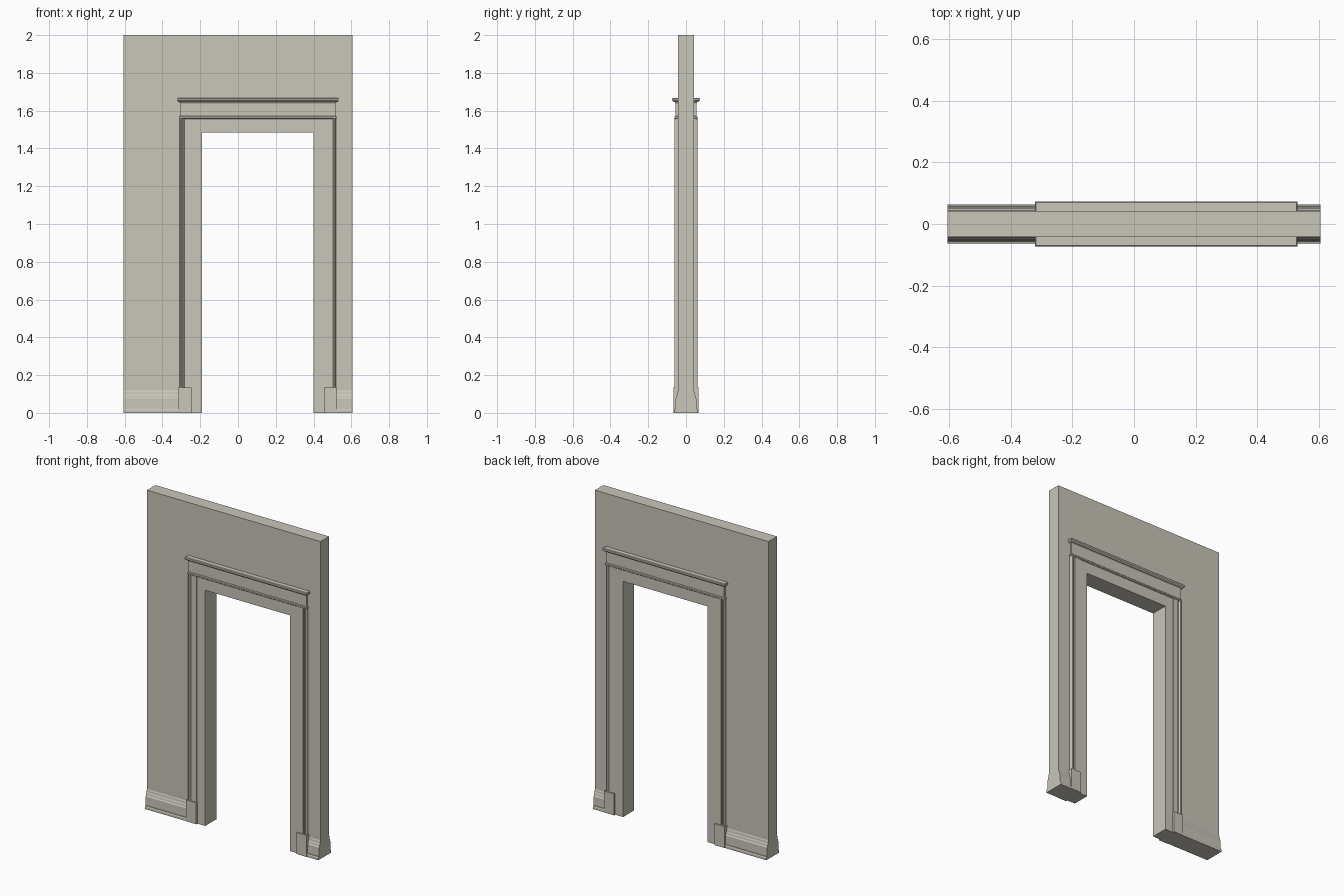
import bpy
import bmesh

cube = bpy.data.objects.get("Cube")
if cube:
    bpy.data.objects.remove(cube, do_unlink=True)

# One plaster-like colour for everything
COLOUR = (0.585, 0.562, 0.490, 1)
plaster = bpy.data.materials.new("warm_stone_grey")
plaster.use_nodes = True
plaster.diffuse_color = COLOUR
plaster.node_tree.nodes["Principled BSDF"].inputs["Base Color"].default_value = COLOUR

DOOR_X = 0.105      # centre of the off-centre doorway
WALL_X = 0.605      # half width of the wall
WALL_Y = 0.042      # half thickness of the wall


def loft(name, rings):
    """Skin a closed solid through rings that share a point count."""
    bm = bmesh.new()
    loops = [[bm.verts.new(p) for p in ring] for ring in rings]
    n = len(loops[0])
    for low, high in zip(loops, loops[1:]):
        for i in range(n):
            j = (i + 1) % n
            bm.faces.new((low[i], low[j], high[j], high[i]))
    bm.faces.new(loops[0][::-1])
    bm.faces.new(loops[-1])
    bmesh.ops.recalc_face_normals(bm, faces=bm.faces)
    mesh = bpy.data.meshes.new(name)
    bm.to_mesh(mesh)
    bm.free()
    mesh.materials.append(plaster)
    obj = bpy.data.objects.new(name, mesh)
    bpy.context.collection.objects.link(obj)
    return obj


def arch(name, outer, top, inner, head, left, right, half_y):
    """Slab with a doorway cut up from its bottom edge."""
    shape = [(left, 0), (left, top), (right, top), (right, 0),
             (DOOR_X + inner, 0), (DOOR_X + inner, head),
             (DOOR_X - inner, head), (DOOR_X - inner, 0)]
    return loft(name, [[(x, y, z) for x, z in shape] for y in (-half_y, half_y)])


def stack(name, levels):
    """Moulding through the wall, returned at its ends: (half_x, half_y, z)."""
    return loft(name, [[(DOOR_X + sx * hx, sy * hy, z)
                        for sx, sy in ((-1, -1), (1, -1), (1, 1), (-1, 1))]
                       for hx, hy, z in levels])


# Wall and the door lining that wraps the opening
arch("wall", WALL_X, 2, 0.325, 1.52, -WALL_X, WALL_X, WALL_Y)
arch("door_lining", 0.355, 1.56, 0.295, 1.485, DOOR_X - 0.355, DOOR_X + 0.355, 0.055)

# Head: fillet, frieze and cornice
stack("head_fillet", [(0.412, 0.057, 1.556), (0.416, 0.061, 1.56),
                      (0.416, 0.061, 1.568), (0.412, 0.057, 1.572)])
stack("frieze", [(0.41, 0.055, 1.56), (0.41, 0.055, 1.65)])
stack("cornice", [(0.41, 0.055, 1.638), (0.414, 0.059, 1.645),
                  (0.422, 0.068, 1.648), (0.426, 0.073, 1.653),
                  (0.426, 0.073, 1.663), (0.423, 0.070, 1.667)])

# Casing section (distance from door centre, depth): flat, groove, outer bead
CASING = [(0.354, 0.03), (0.354, 0.058), (0.389, 0.058), (0.391, 0.052),
          (0.397, 0.052), (0.399, 0.058), (0.403, 0.061), (0.409, 0.061),
          (0.412, 0.058), (0.414, 0.05), (0.414, 0.03)]

# Skirting section (depth, height): shoe, flat board, stepped moulded top
SKIRTING = [(0.03, 0), (0.064, 0), (0.064, 0.014), (0.061, 0.02), (0.056, 0.02),
            (0.055, 0.075), (0.051, 0.082), (0.050, 0.09), (0.046, 0.1),
            (0.045, 0.11), (0.042, 0.118), (0.03, 0.118)]

for side, face in ((-1, "front"), (1, "back")):
    for hand, label in ((-1, "right"), (1, "left")):
        tag = f"{face}_{label}"
        loft(f"casing_{tag}", [[(DOOR_X + hand * d, side * y, z) for d, y in CASING]
                               for z in (0, 1.56)])

        # Plinth block under the casing
        block = [(0.35, 0.03), (0.35, 0.066), (0.42, 0.066), (0.42, 0.03)]
        loft(f"plinth_{tag}", [[(DOOR_X + hand * d, side * y, z) for d, y in block]
                               for z in (0, 0.135)])

        # Skirting from plinth to the wall end
        ends = (DOOR_X + hand * 0.415, hand * WALL_X)
        loft(f"skirting_{tag}", [[(x, side * y, z) for y, z in SKIRTING] for x in ends])
